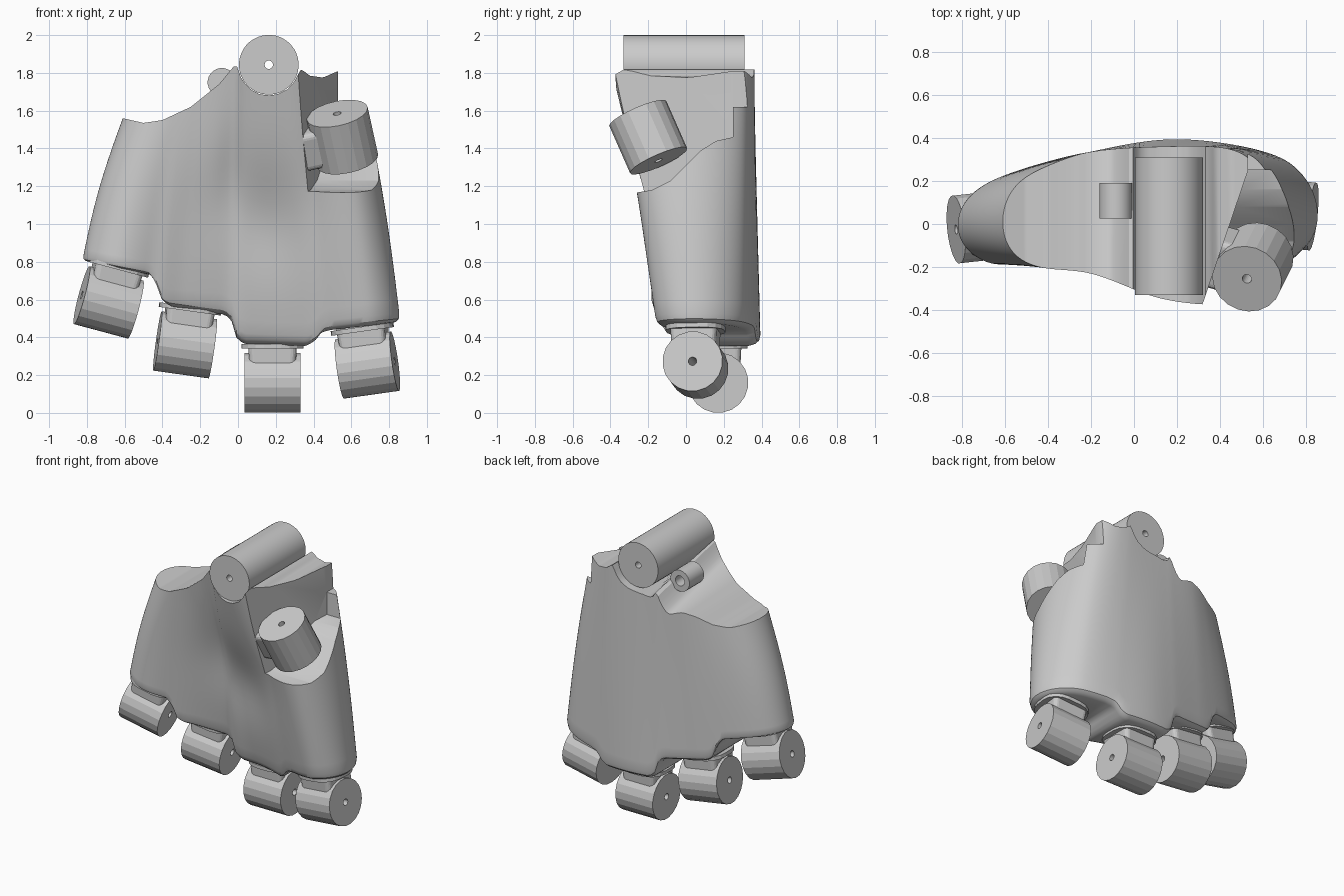
import bpy, bmesh
from math import cos, sin, pi, sqrt, radians, exp
from mathutils import Vector, Matrix

if "Cube" in bpy.data.objects:
    bpy.data.objects.remove(bpy.data.objects["Cube"])


def finish(name, bm, smooth=None):
    bmesh.ops.recalc_face_normals(bm, faces=bm.faces)
    me = bpy.data.meshes.new(name)
    bm.to_mesh(me)
    bm.free()
    ob = bpy.data.objects.new(name, me)
    bpy.context.collection.objects.link(ob)
    if smooth:
        shade(ob, smooth)
    return ob


def shade(ob, deg):
    bpy.ops.object.select_all(action='DESELECT')
    ob.select_set(True)
    bpy.context.view_layer.objects.active = ob
    bpy.ops.object.shade_smooth_by_angle(angle=radians(deg))


def interp(pts, x, soft=False):
    """Piecewise linear or smooth (Hermite) lookup."""
    x = min(max(x, pts[0][0]), pts[-1][0])
    n = len(pts) - 1
    k = next(i for i in range(n) if x <= pts[i + 1][0])
    (a, p), (b, q) = pts[k], pts[k + 1]
    t = (x - a) / (b - a)
    if not soft:
        return p + (q - p) * t

    def slope(i):
        lo, hi = pts[max(i - 1, 0)], pts[min(i + 1, n)]
        return (hi[1] - lo[1]) / (hi[0] - lo[0]) * (b - a)
    t2, t3 = t * t, t * t * t
    return ((2 * t3 - 3 * t2 + 1) * p + (3 * t2 - 2 * t3) * q
            + (t3 - 2 * t2 + t) * slope(k) + (t3 - t2) * slope(k + 1))


def tube(name, p0, p1, r, hole=0.022, n=20, smooth=None):
    """Barrel with a pin hole through its axis."""
    p0, p1 = Vector(p0), Vector(p1)
    rot = (p1 - p0).to_track_quat('Z', 'Y')
    bm = bmesh.new()
    rings = []
    for p, rad in ((p0, r), (p1, r), (p1, hole), (p0, hole)):
        rings.append([bm.verts.new(p + rot @ Vector((rad * cos(2 * pi * (i + .5) / n),
                                                     rad * sin(2 * pi * (i + .5) / n), 0))) for i in range(n)])
    for k in range(4):
        a, b = rings[k], rings[(k + 1) % 4]
        for i in range(n):
            j = (i + 1) % n
            bm.faces.new((a[i], a[j], b[j], b[i]))
    return finish(name, bm, smooth)


def block(name, mat, size, z0, z1, bevel=0.02, taper=1.0):
    """Box with rounded upright edges in a local frame, spanning z0..z1."""
    bm = bmesh.new()
    bmesh.ops.create_cube(bm, size=1)
    for v in bm.verts:
        k = taper if v.co.z < 0 else 1
        v.co = Vector((v.co.x * size[0] * k, v.co.y * size[1] * k, z0 + (v.co.z + .5) * (z1 - z0)))
    side = [e for e in bm.edges if abs(e.verts[0].co.z - e.verts[1].co.z) > 1e-4]
    bmesh.ops.bevel(bm, geom=side, offset=bevel, segments=4, profile=.5, affect='EDGES')
    bmesh.ops.transform(bm, matrix=mat, verts=bm.verts)
    return finish(name, bm)


# Palm shell: front and back columns run from a stepped lower rim to the wrist rim
low_rim = [(-.83, .80), (-.48, .73), (-.44, .68), (-.42, .60), (-.38, .565), (-.07, .52), (-.03, .48),
           (-.01, .40), (.03, .365), (.38, .355), (.42, .375), (.46, .425), (.52, .44), (.86, .475)]
top_rim = [(-.61, 1.56), (-.5, 1.535), (-.4, 1.55), (-.25, 1.62), (-.1, 1.74), (-.01, 1.85)]
top_rim += [(.163 + dx, 1.843 - sqrt(.163 ** 2 - dx ** 2)) for dx in (-.155, -.14, -.1, -.05, 0, .05, .1, .14, .155)]
top_rim += [(.335, 1.82), (.38, 1.785), (.45, 1.775), (.53, 1.81), (.64, 1.80)]
S = (-1, -.75, -.35, .2, .8, 1)
low_front = list(zip(S, (-.2, -.2, -.07, -.01, -.18, -.19)))
low_back = list(zip(S, (.19, .235, .32, .395, .33, .28)))
top_front = list(zip(S, (-.2, -.21, -.23, -.35, -.38, -.35)))
top_back = list(zip(S, (.22, .26, .335, .36, .355, .32)))


def palm_point(s, side, v, inset):
    xb, xt = .0175 + .8425 * s, .015 + .625 * s
    zb, zt = interp(low_rim, xb), interp(top_rim, xt)
    if side > 0:
        zt -= .17 * exp(-((xt + .07) / .12) ** 2)
    f = (1 - v) * interp(low_front, s, True) + v * interp(top_front, s, True)
    b = (1 - v) * interp(low_back, s, True) + v * interp(top_back, s, True)
    f += .06 * exp(-((s - .15) / .35) ** 2 - ((v - .5) / .22) ** 2)
    e = sqrt(max(0, 1 - abs(s) ** 7.5))
    x = (xb + (xt - xb) * v + .02 * s * sin(pi * v)) * (1 - inset)
    y = (f + b) / 2 + side * e * ((b - f) / 2 - inset)
    return Vector((x, y, zb + (zt - zb) * v))


N = 200
rows = [(0, .05), (.006, .025), (.018, .007), (.04, 0)] + [(.04 + .96 * k / 20, 0) for k in range(1, 21)]
bm = bmesh.new()
grid = []
for v, inset in rows:
    grid.append([bm.verts.new(palm_point(cos(2 * pi * i / N), 1 if i <= N // 2 else -1, v, inset))
                 for i in range(N)])
for a, b in zip(grid, grid[1:]):
    for i in range(N):
        j = (i + 1) % N
        bm.faces.new((a[i], a[j], b[j], b[i]))
for ring in (grid[0], grid[-1]):
    for i in range(N // 2):
        ids = dict.fromkeys((i, i + 1, (N - i - 1) % N, (N - i) % N))
        bm.faces.new([ring[k] for k in ids])
palm = finish("palm_shell", bm)

# Thumb recess cut with a slanted wall and a curved ledge
profile = [(-.7, 1.13), (-.3, 1.16), (-.18, 1.18), (-.08, 1.23), (0, 1.31), (.08, 1.39), (.16, 1.44), (.25, 1.46),
           (.25, 2.3), (-.7, 2.3)]
bm = bmesh.new()
left = [bm.verts.new((.33 + (y + .34) * .34, y, z)) for y, z in profile]
right = [bm.verts.new((1.3, y, z)) for y, z in profile]
bm.faces.new(left)
bm.faces.new(right)
for i in range(len(profile)):
    j = (i + 1) % len(profile)
    bm.faces.new((left[i], left[j], right[j], right[i]))
cutter = finish("recess_cutter", bm)
# Lower the remaining strip behind the thumb
bm = bmesh.new()
bmesh.ops.create_cube(bm, size=1, matrix=Matrix.Translation((.93, .3, 2.04)) @ Matrix.Diagonal((.8, .6, .84, 1)))
strip = finish("strip_cutter", bm)
bpy.context.view_layer.objects.active = palm
for c in (cutter, strip):
    m = palm.modifiers.new("cut", 'BOOLEAN')
    m.object, m.operation, m.solver = c, 'DIFFERENCE', 'EXACT'
    bpy.ops.object.modifier_apply(modifier=m.name)
    bpy.data.objects.remove(c)
shade(palm, 30)

# Wrist hinge barrel and the small guide tube beside it
tube("wrist_barrel", (.163, -.33, 1.843), (.163, .31, 1.843), .158, n=40, smooth=30)
tube("guide_tube", (-.085, .10, 1.75), (-.085, .19, 1.75), .076, .036, 24, 30)
tube("guide_tube_end", (-.085, .025, 1.75), (-.085, .10, 1.75), .076, .001, 24, 30)

# Thumb barrel with a stem running into the recess wall
top, bottom = Vector((.525, -.255, 1.585)), Vector((.58, -.145, 1.335))
tube("thumb_barrel", bottom, top, .165)
stem_dir = Vector((-1, .28, -.22)).normalized()
up = (top - bottom).normalized()
side = up.cross(stem_dir).normalized()
up = stem_dir.cross(side)
frame = Matrix((side, up, stem_dir)).transposed().to_4x4()
frame.translation = (top + bottom) / 2
block("thumb_stem", frame, (.25, .21), .06, .25, .03)

# Finger knuckles: barrel, neck and collar, each in a tilted frame
knuckles = [("little", (-.685, -.01, .585), 15, 6), ("ring", (-.28, .12, .36), 8, 3),
            ("middle", (.183, .17, .16), 0, 0), ("index", (.685, .05, .253), -8, -6)]
for name, pos, roll, yaw in knuckles:
    M = Matrix.Translation(pos) @ Matrix.Rotation(radians(roll), 4, 'Y') @ Matrix.Rotation(radians(yaw), 4, 'Z')
    tube(name + "_barrel", M @ Vector((-.148, 0, 0)), M @ Vector((.148, 0, 0)), .16)
    block(name + "_neck", M, (.26, .25), .08, .22, .03, .94)
    block(name + "_collar", M, (.33, .31), .18, .205, .12)
